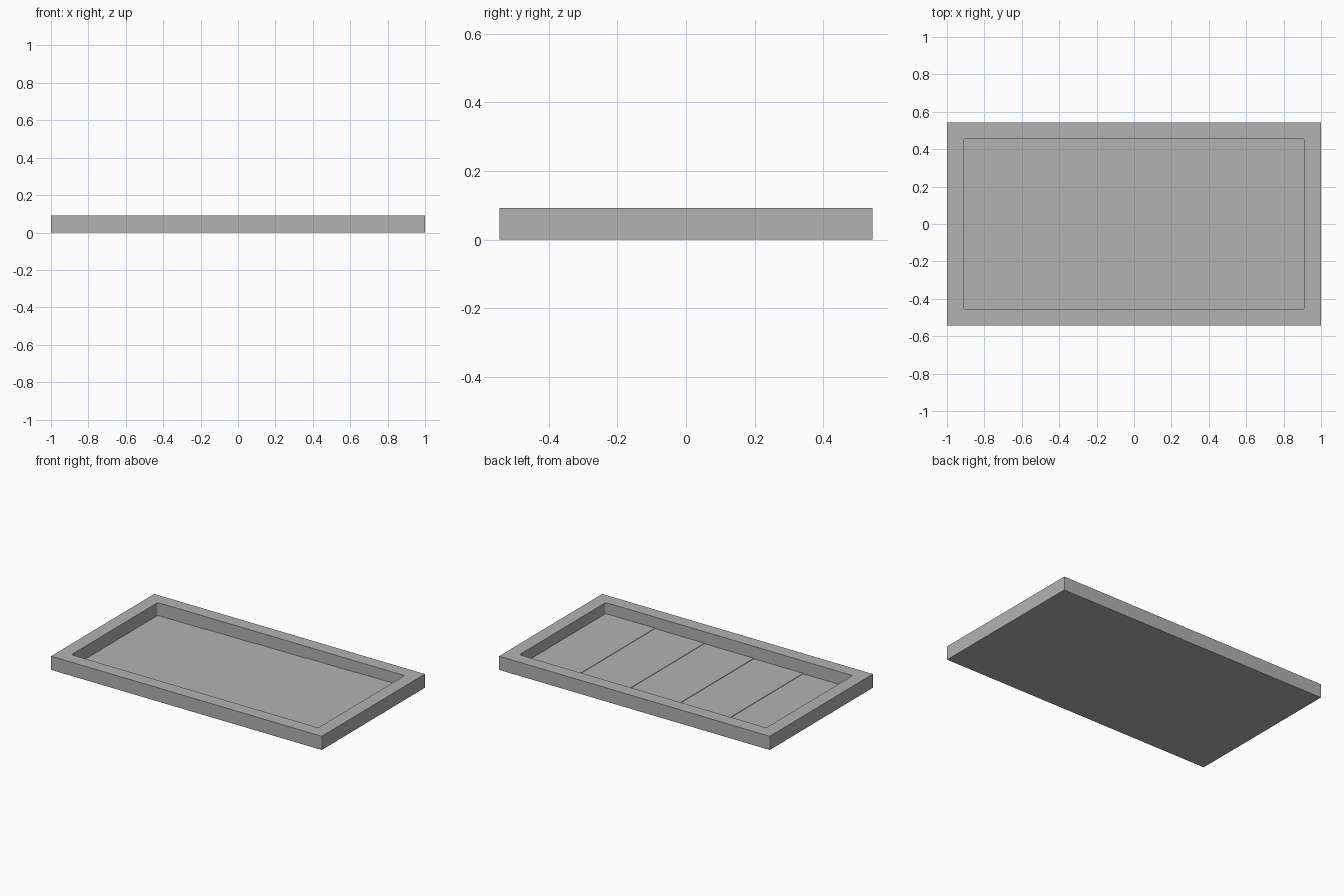
import bpy, bmesh

old = bpy.data.objects.get("Cube")
if old:
    bpy.data.objects.remove(old, do_unlink=True)

LENGTH, WIDTH, HEIGHT, RIM = 2.0, 1.088, 0.0915, 0.0882
INNER_X, INNER_Y = LENGTH - 2 * RIM, WIDTH - 2 * RIM
PANELS, FLOOR_LOW, STEP = 5, 0.006, 0.003

grey = bpy.data.materials.new("plain grey")
grey.use_nodes = True
colour = (0.448, 0.448, 0.448, 1)
grey.diffuse_color = colour
grey.node_tree.nodes["Principled BSDF"].inputs["Base Color"].default_value = colour


def box(name, x0, x1, depth, z0, z1, corner=0):
    """Box centred on y, with optional rounded upright edges."""
    bm = bmesh.new()
    bmesh.ops.create_cube(bm, size=1)
    for v in bm.verts:
        v.co.x = x1 if v.co.x > 0 else x0
        v.co.y *= depth
        v.co.z = z1 if v.co.z > 0 else z0
    if corner:
        upright = [e for e in bm.edges
                   if abs(e.verts[0].co.z - e.verts[1].co.z) > 0.01]
        bmesh.ops.bevel(bm, geom=upright, offset=corner, segments=4,
                        profile=0.5, affect='EDGES')
    mesh = bpy.data.meshes.new(name)
    bm.to_mesh(mesh)
    bm.free()
    mesh.materials.append(grey)
    obj = bpy.data.objects.new(name, mesh)
    bpy.context.collection.objects.link(obj)
    return obj


# Tray body with a shallow rectangular recess
tray = box("tray_body", -LENGTH / 2, LENGTH / 2, WIDTH, 0, HEIGHT)
cutter = box("recess_cutter", -INNER_X / 2, INNER_X / 2, INNER_Y,
             FLOOR_LOW, HEIGHT + 0.1, corner=0.012)
cutter.hide_render = True
cutter.hide_viewport = True
cut = tray.modifiers.new("recess", 'BOOLEAN')
cut.operation = 'DIFFERENCE'
cut.solver = 'EXACT'
cut.object = cutter

# Floor panels, each one step higher; the recess floor is the lowest
panel = INNER_X / PANELS
for i in range(1, PANELS):
    start = -INNER_X / 2 + i * panel
    overlap = 0.004 if i == PANELS - 1 else 0
    box(f"floor_panel_{i}", start, start + panel + overlap, INNER_Y + 0.008,
        FLOOR_LOW - 0.003, FLOOR_LOW + i * STEP)
